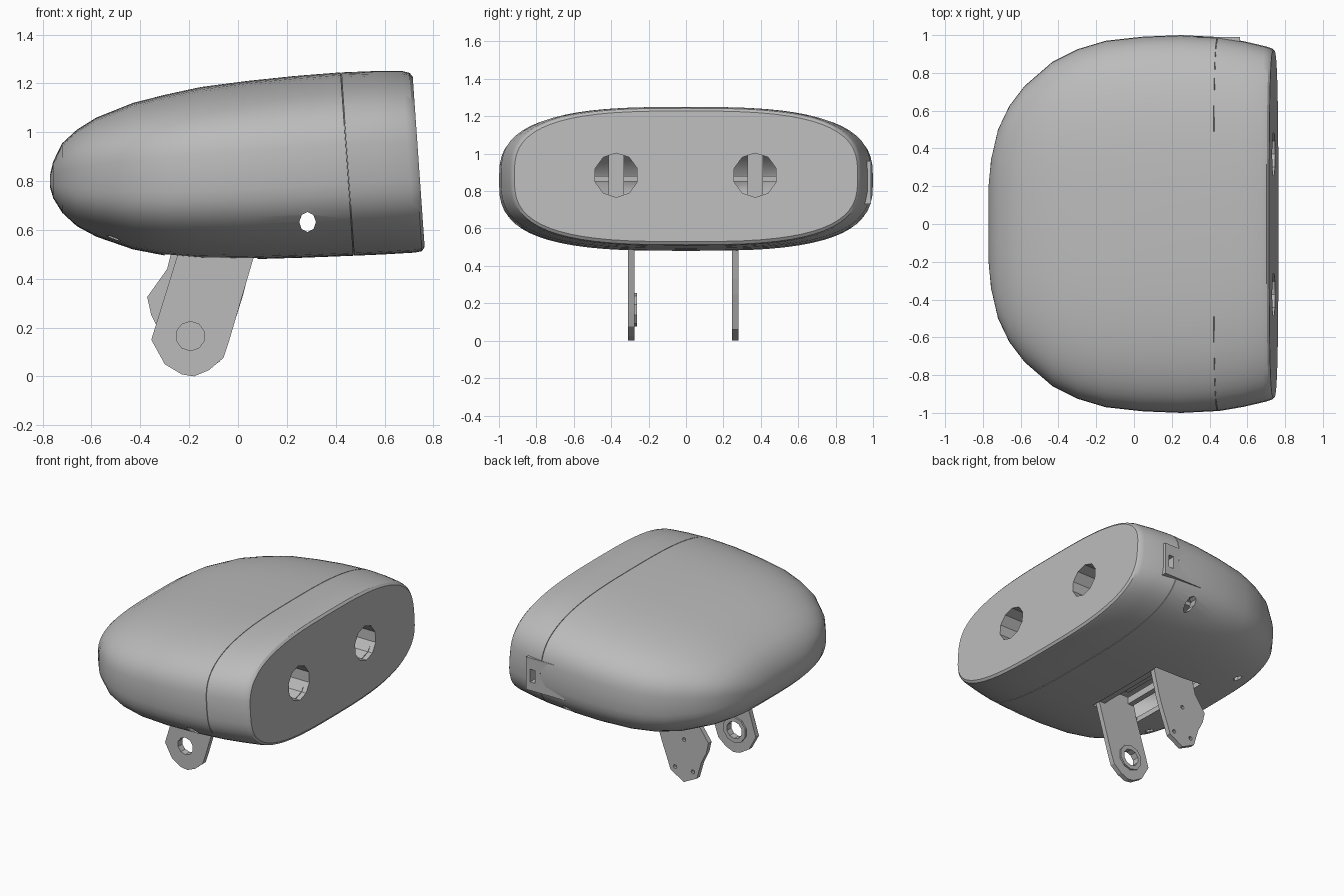
import bpy, bmesh, math

if "Cube" in bpy.data.objects:
    bpy.data.objects.remove(bpy.data.objects["Cube"])

grey = bpy.data.materials.new("plain_grey")
grey.diffuse_color = (0.5, 0.5, 0.5, 1)
grey.use_nodes = True
grey.node_tree.nodes["Principled BSDF"].inputs["Base Color"].default_value = grey.diffuse_color


def finish(name, bm):
    bmesh.ops.recalc_face_normals(bm, faces=bm.faces)
    me = bpy.data.meshes.new(name)
    bm.to_mesh(me)
    bm.free()
    me.materials.append(grey)
    ob = bpy.data.objects.new(name, me)
    bpy.context.collection.objects.link(ob)
    return ob


def loft(name, rings):
    bm = bmesh.new()
    vs = [[bm.verts.new(p) for p in r] for r in rings]
    n = len(vs[0])
    for a, b in zip(vs, vs[1:]):
        for i in range(n):
            bm.faces.new((a[i], a[(i + 1) % n], b[(i + 1) % n], b[i]))
    bm.faces.new(vs[0])
    bm.faces.new(vs[-1])
    return finish(name, bm)


def place(axis, u, v, w):
    return {'x': (w, u, v), 'y': (u, w, v), 'z': (u, v, w)}[axis]


def prism(name, pts, axis, a, b):
    return loft(name, [[place(axis, u, v, w) for u, v in pts] for w in (a, b)])


def ngon(cu, cv, ru, rv, n):
    return [(cu + ru * math.sin(2 * math.pi * i / n), cv + rv * math.cos(2 * math.pi * i / n))
            for i in range(n)]


def rect(u0, u1, v0, v1):
    return [(u0, v0), (u1, v0), (u1, v1), (u0, v1)]


def cut(ob, cutters):
    bpy.context.view_layer.objects.active = ob
    for c in cutters:
        m = ob.modifiers.new("cut", 'BOOLEAN')
        m.operation = 'DIFFERENCE'
        m.solver = 'EXACT'
        m.object = c
        bpy.ops.object.modifier_apply(modifier=m.name)
        bpy.data.objects.remove(c, do_unlink=True)


def smooth(ob, deg=30):
    bpy.ops.object.select_all(action='DESELECT')
    ob.select_set(True)
    bpy.context.view_layer.objects.active = ob
    bpy.ops.object.shade_smooth_by_angle(angle=math.radians(deg))


# shell stations: x, half width, bottom z, top z
ST = [(-0.77, 0.20, 0.775, 0.825), (-0.757, 0.34, 0.73, 0.88), (-0.72, 0.50, 0.67, 0.955),
      (-0.66, 0.625, 0.615, 1.01), (-0.58, 0.73, 0.572, 1.06), (-0.43, 0.86, 0.52, 1.12),
      (-0.30, 0.925, 0.495, 1.153), (-0.15, 0.97, 0.483, 1.185), (0.05, 0.992, 0.48, 1.21),
      (0.25, 1.0, 0.486, 1.23), (0.446, 0.99, 0.494, 1.245), (0.58, 0.968, 0.50, 1.25),
      (0.70, 0.94, 0.507, 1.25), (0.728, 0.93, 0.513, 1.243), (0.74, 0.918, 0.53, 1.228)]


def section(x, hy, zb, zt, n=64, power=3.0):
    zc, hz = (zb + zt) / 2, (zt - zb) / 2
    slant = 0.07 * min(1, max(0, (x + 0.2) / 0.6))
    ring = []
    for i in range(n):
        t = 2 * math.pi * i / n
        c, s = math.cos(t), math.sin(t)
        y = hy * math.copysign(abs(c) ** (2 / power), c)
        z = zc + hz * math.copysign(abs(s) ** (2 / power), s)
        ring.append((x + slant * (zc - z), y, z))
    return ring


# head shell with a fine seam groove behind the front cap
outer = []
for x, hy, zb, zt in ST:
    outer.append(section(x, hy, zb, zt))
    if x == 0.446:
        outer.append(section(x + 0.001, hy - 0.005, zb + 0.005, zt - 0.005))
        outer.append(section(x + 0.003, hy - 0.005, zb + 0.005, zt - 0.005))
        outer.append(section(x + 0.004, hy, zb, zt))
shell = loft("head_shell", outer)

# hollow inside
inner = []
for x, hy, zb, zt in ST:
    zc, hz = (zb + zt) / 2, max(0.012, (zt - zb) / 2 - 0.035)
    inner.append(section(x * 0.955, hy - 0.035, zc - hz, zc + hz))
cutters = [loft("hollow", inner)]

# eye holes, side vents, rear drain holes, neck opening, side slot
EYES = (-0.373, 0.37)
for y in EYES:
    cutters.append(prism("eye_cut", ngon(y, 0.885, 0.118, 0.118, 10), 'x', 0.6, 0.9))
for s in (-1, 1):
    cutters.append(prism("vent_cut", ngon(0.285, 0.632, 0.034, 0.041, 8), 'y', s * 0.7, s * 1.1))
    cutters.append(prism("drain_cut", ngon(-0.51, s * 0.45, 0.03, 0.03, 8), 'z', 0.4, 0.68))
cutters.append(prism("neck_cut", rect(-0.30, 0.08, -0.325, 0.325), 'z', 0.3, 0.6))
slot = rect(0.49, 0.53, 0.79, 0.88)
cutters.append(prism("slot_cut", slot, 'y', 0.8, 1.1))
cut(shell, cutters)
smooth(shell)

# socket plate showing through the +y side
plate = prism("side_socket_plate", rect(0.26, 0.56, 0.73, 0.96), 'y', 0.93, 0.989)
cut(plate, [prism("slot_cut", slot, 'y', 0.8, 1.1)])

# eye tubes and the sensor posts behind them
for side, y in zip(("right", "left"), EYES):
    tube = prism(side + "_eye_tube", ngon(y, 0.885, 0.132, 0.132, 10), 'x', 0.52, 0.71)
    cut(tube, [prism("bore", ngon(y, 0.885, 0.118, 0.118, 10), 'x', 0.4, 0.9)])
    prism(side + "_sensor_post", rect(y - 0.042, y + 0.042, 0.70, 1.06), 'x', 0.44, 0.50)

# neck bracket with the pivot ring (front side)
pivot = (-0.195, 0.165)
ring_plate = prism("front_neck_bracket", [
    (-0.18, 0.0), (-0.23, 0.008), (-0.30, 0.05), (-0.355, 0.15), (-0.25, 0.49), (-0.22, 0.62),
    (0.07, 0.62), (0.065, 0.49), (-0.035, 0.15), (-0.06, 0.075), (-0.12, 0.025)], 'y', -0.31, -0.275)
cut(ring_plate, [prism("bore", ngon(*pivot, 0.06, 0.06, 10), 'y', -0.4, -0.2)])
boss = prism("pivot_boss", ngon(*pivot, 0.09, 0.09, 10), 'y', -0.28, -0.262)
cut(boss, [prism("bore", ngon(*pivot, 0.06, 0.06, 10), 'y', -0.4, -0.2)])

# neck bracket with three screw holes (back side)
screw_plate = prism("back_neck_bracket", [
    (-0.18, 0.0), (-0.28, 0.05), (-0.315, 0.17), (-0.355, 0.25), (-0.372, 0.325), (-0.29, 0.44),
    (-0.27, 0.52), (-0.22, 0.62), (0.07, 0.62), (0.06, 0.49), (0.02, 0.33), (-0.005, 0.25),
    (-0.05, 0.13), (-0.075, 0.06)], 'y', 0.245, 0.28)
cut(screw_plate, [prism("bore", ngon(x, z, 0.014, 0.014, 8), 'y', 0.2, 0.3)
                  for x, z in ((-0.25, 0.09), (-0.11, 0.09), (-0.18, 0.3))])

# cross bars and motor inside the neck opening
prism("front_cross_bar", rect(0.02, 0.065, 0.50, 0.56), 'y', -0.29, 0.26)
prism("rear_cross_bar", rect(-0.22, -0.18, 0.57, 0.62), 'y', -0.29, 0.26)
prism("motor_block", rect(-0.12, 0.0, 0.60, 0.85), 'y', -0.20, 0.16)
prism("inner_deck", rect(-0.45, 0.40, -0.6, 0.6), 'z', 0.85, 0.88)
